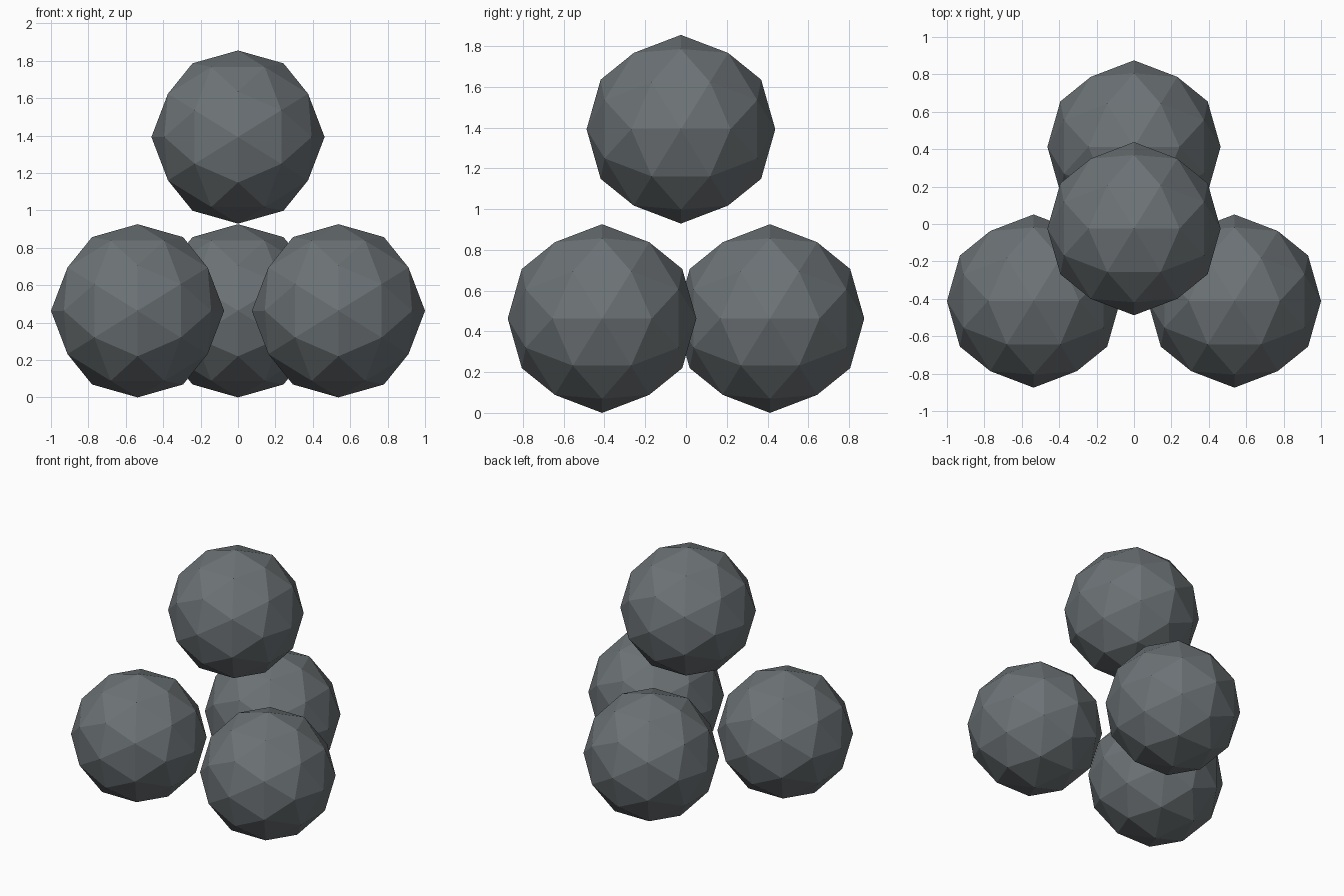
import bpy
import bmesh
from mathutils import Vector

cube = bpy.data.objects.get("Cube")
if cube:
    bpy.data.objects.remove(cube, do_unlink=True)

RADIUS = 0.463
PHI = (1 + 5 ** 0.5) / 2

stone = bpy.data.materials.new("slate grey")
stone.use_nodes = True
colour = (0.15, 0.17, 0.18, 1)
stone.diffuse_color = colour
stone.node_tree.nodes["Principled BSDF"].inputs["Base Color"].default_value = colour


def ball_mesh():
    """Icosahedron aligned to the axes, split once and pushed out to a sphere."""
    bm = bmesh.new()
    for a in (-1, 1):
        for b in (-PHI, PHI):
            for corner in ((a, 0, b), (0, b, a), (b, a, 0)):
                bm.verts.new(corner)
    bmesh.ops.convex_hull(bm, input=bm.verts[:])
    bmesh.ops.subdivide_edges(bm, edges=bm.edges[:], cuts=1, use_grid_fill=True)
    for v in bm.verts:
        v.co = v.co.normalized() * RADIUS
    bmesh.ops.triangulate(bm, faces=bm.faces[:])
    bmesh.ops.recalc_face_normals(bm, faces=bm.faces[:])
    mesh = bpy.data.meshes.new("faceted_ball")
    bm.to_mesh(mesh)
    bm.free()
    mesh.materials.append(stone)
    return mesh


# Three balls on the ground and one stacked above them
places = {
    "front_left_ball": (0.537, -0.412, RADIUS),
    "front_right_ball": (-0.537, -0.412, RADIUS),
    "back_ball": (0, 0.412, RADIUS),
    "top_ball": (0, -0.025, 1.392),
}
mesh = ball_mesh()
for name, spot in places.items():
    ball = bpy.data.objects.new(name, mesh)
    ball.location = Vector(spot)
    bpy.context.collection.objects.link(ball)
